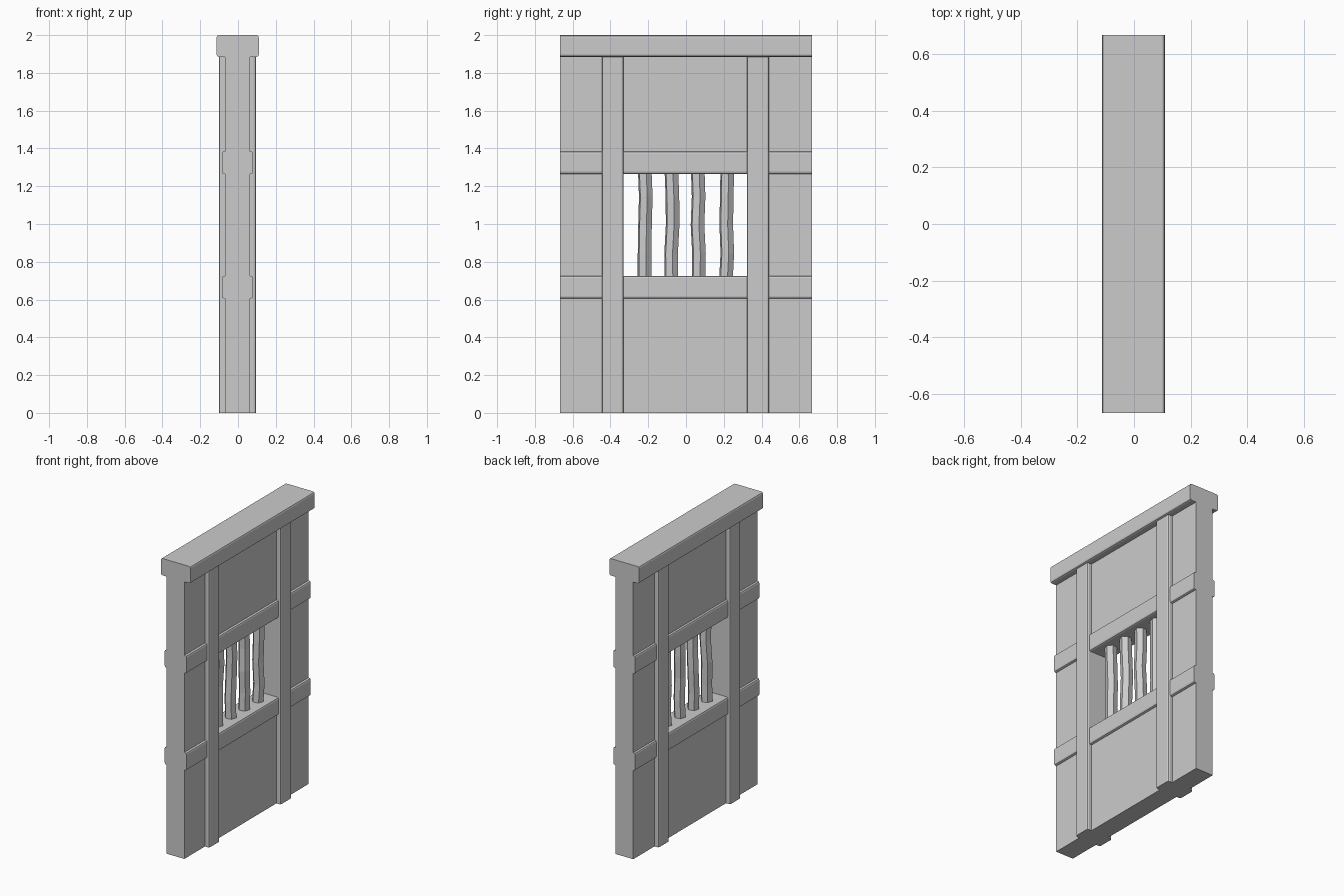
import bpy, bmesh, math, random
from mathutils import Vector

random.seed(4)
cube = bpy.data.objects.get("Cube")
if cube:
    bpy.data.objects.remove(cube, do_unlink=True)

grey = bpy.data.materials.new("plain grey")
grey.use_nodes = True
grey.diffuse_color = (0.6, 0.6, 0.6, 1)
grey.node_tree.nodes["Principled BSDF"].inputs["Base Color"].default_value = (0.6, 0.6, 0.6, 1)


def finish(bm, name):
    mesh = bpy.data.meshes.new(name)
    bm.to_mesh(mesh)
    bm.free()
    mesh.materials.append(grey)
    obj = bpy.data.objects.new(name, mesh)
    bpy.context.collection.objects.link(obj)
    return obj


def beam(name, x, y, z, axis=None, bevel=0.012):
    """Box between (min, max) ranges; edges along the given axis are eased."""
    bm = bmesh.new()
    bmesh.ops.create_cube(bm, size=1)
    for v in bm.verts:
        v.co = Vector([lo + (hi - lo) * (c + 0.5) for c, (lo, hi) in zip(v.co, (x, y, z))])
    if axis is not None:
        edges = [e for e in bm.edges
                 if abs((e.verts[0].co - e.verts[1].co).normalized()[axis]) > 0.9]
        bmesh.ops.bevel(bm, geom=edges, offset=bevel, segments=2, profile=0.5, affect='EDGES')
    return finish(bm, name)


def bar(name, y, z0, z1, radius=0.038, rings=4):
    """Six-sided, slightly crooked upright bar."""
    bm = bmesh.new()
    loops = []
    for i in range(rings + 1):
        t = i / rings
        dx, dy = random.uniform(-0.005, 0.005), random.uniform(-0.005, 0.005)
        loops.append([bm.verts.new((dx + radius * math.cos(math.tau * k / 6 + 0.2),
                                    y + dy + radius * math.sin(math.tau * k / 6 + 0.2),
                                    z0 + (z1 - z0) * t)) for k in range(6)])
    for a, b in zip(loops, loops[1:]):
        for k in range(6):
            n = (k + 1) % 6
            bm.faces.new((a[k], a[n], b[n], b[k]))
    bm.faces.new(loops[0][::-1])
    bm.faces.new(loops[-1])
    return finish(bm, name)


WALL_X, POST_X, RAIL_X = (-0.07, 0.063), (-0.101, 0.095), (-0.085, 0.08)
HALF = 0.667
WINDOW_Y, SILL, LINTEL = (-0.33, 0.322), 0.725, 1.265

# wall panels around the window opening
beam("lower_panel", WALL_X, (-HALF, HALF), (0, SILL - 0.05))
beam("upper_panel", WALL_X, (-HALF, HALF), (LINTEL + 0.05, 1.9))
beam("front_side_panel", WALL_X, (-HALF, WINDOW_Y[0]), (SILL - 0.05, LINTEL + 0.05))
beam("back_side_panel", WALL_X, (WINDOW_Y[1], HALF), (SILL - 0.05, LINTEL + 0.05))

# horizontal rails, upright posts and top cap
beam("lower_rail", RAIL_X, (-HALF, HALF), (0.605, SILL), axis=1)
beam("upper_rail", RAIL_X, (-HALF, HALF), (LINTEL, 1.385), axis=1)
for side, y in (("front", (-0.445, WINDOW_Y[0])), ("back", (WINDOW_Y[1], 0.44))):
    for face, x in (("right", (POST_X[0], -0.03)), ("left", (0.03, POST_X[1]))):
        beam(f"{side}_{face}_post", x, y, (0, 1.9), axis=2)
beam("top_cap", (-0.113, 0.11), (-HALF, HALF), (1.885, 2), axis=1)

# window bars
for i, y in enumerate((-0.216, -0.075, 0.065, 0.215)):
    bar(f"window_bar_{i + 1}", y, SILL - 0.03, LINTEL + 0.03)
